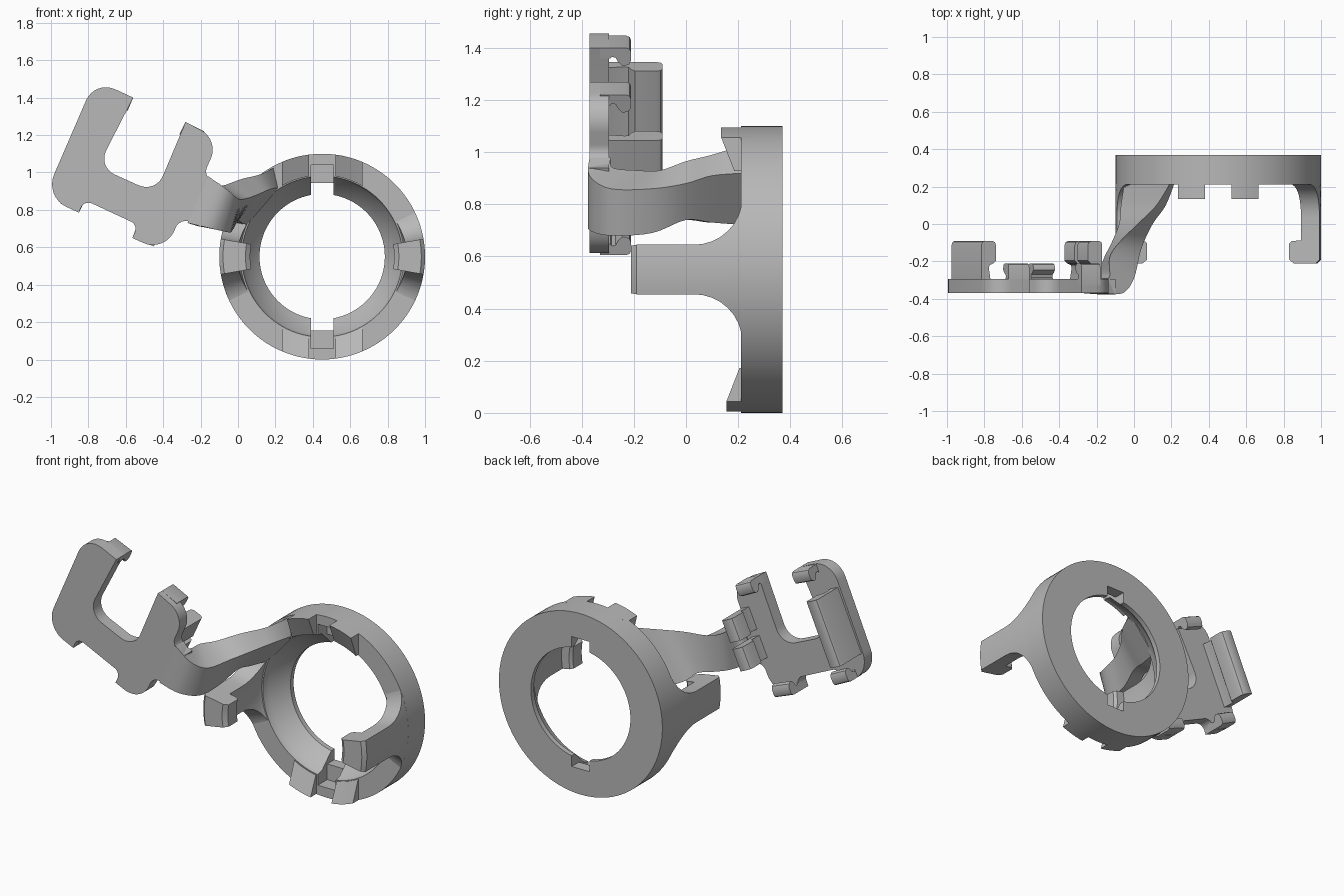
import bpy, bmesh, math
from mathutils import Vector

cube = bpy.data.objects.get("Cube")
if cube:
    bpy.data.objects.remove(cube, do_unlink=True)

grey = bpy.data.materials.new("plain_grey")
grey.use_nodes = True
grey.diffuse_color = (0.48, 0.48, 0.48, 1)
grey.node_tree.nodes["Principled BSDF"].inputs["Base Color"].default_value = grey.diffuse_color

CX, CZ = 0.45, 0.55          # ring axis
R_OUT, R_IN = 0.55, 0.43     # ring wall
FRONT, BACK = 0.21, 0.37     # ring depth


def loft(name, sections, closed=False):
    """Skin a list of equal closed loops; cap the ends unless closed."""
    bm = bmesh.new()
    rows = [[bm.verts.new(p) for p in s] for s in sections]
    n = len(rows[0])
    pairs = list(zip(rows, rows[1:]))
    if closed:
        pairs.append((rows[-1], rows[0]))
    else:
        bm.faces.new(rows[0])
        bm.faces.new(rows[-1])
    for a, b in pairs:
        for i in range(n):
            j = (i + 1) % n
            bm.faces.new((a[i], a[j], b[j], b[i]))
    bmesh.ops.recalc_face_normals(bm, faces=bm.faces)
    mesh = bpy.data.meshes.new(name)
    bm.to_mesh(mesh)
    bm.free()
    ob = bpy.data.objects.new(name, mesh)
    bpy.context.collection.objects.link(ob)
    mesh.materials.append(grey)
    return ob


def smooth(ob):
    bpy.ops.object.select_all(action='DESELECT')
    ob.select_set(True)
    bpy.context.view_layer.objects.active = ob
    bpy.ops.object.shade_smooth_by_angle(angle=math.radians(32))


def polar(r, a, y):
    return (CX + r * math.cos(a), y, CZ + r * math.sin(a))


def cut_box(ob, lo, hi):
    (x0, y0, z0), (x1, y1, z1) = lo, hi
    cutter = loft("cutter", [[(x0, y, z0), (x1, y, z0), (x1, y, z1), (x0, y, z1)]
                             for y in (y0, y1)])
    cutter.hide_render = True
    mod = ob.modifiers.new("notch", 'BOOLEAN')
    mod.operation, mod.solver, mod.object = 'DIFFERENCE', 'EXACT', cutter
    bpy.context.view_layer.objects.active = ob
    bpy.ops.object.modifier_apply(modifier=mod.name)
    bpy.data.objects.remove(cutter, do_unlink=True)


# Ring with tapered bore
profile = [(R_OUT, BACK), (0.335, BACK), (0.335, 0.34), (0.42, 0.25), (R_IN, FRONT), (R_OUT, FRONT)]
STEPS = 96
ring = loft("ring", [[polar(r, math.tau * i / STEPS, y) for r, y in profile]
                     for i in range(STEPS)], closed=True)
# Key slots at top and bottom of the bore
for depth, back in ((0.395, 0.5), (0.49, 0.3)):
    cut_box(ring, (CX - 0.06, 0.1, CZ - depth), (CX + 0.06, back, CZ + depth))
smooth(ring)


# Slanted locking teeth on the front rim
def tooth(name, side, up, tip):
    sections = []
    for i in range(7):
        dx = 0.07 + 0.145 * i / 6
        zo, zi = (up * math.sqrt(r * r - dx * dx) for r in (R_OUT, R_IN + 0.005))
        x = CX + side * dx
        sections.append([(x, tip, CZ + zo), (x, 0.24, CZ + zo),
                         (x, 0.24, CZ + zi), (x, tip + 0.05, CZ + zi)])
    smooth(loft(name, sections))


for side, s_name in ((1, "left"), (-1, "right")):
    tooth("top_tooth_" + s_name, side, 1, 0.135)
    tooth("bottom_tooth_" + s_name, side, -1, 0.155)

# Side latches: curved arms flaring into the ring, with inward hooks
rows = [(-0.21, 0.095, 0.41, 0.53), (-0.19, 0.095, 0.385, R_OUT), (-0.105, 0.095, 0.385, R_OUT),
        (-0.09, 0.095, 0.4, R_OUT), (-0.089, 0.095, 0.45, R_OUT), (0.03, 0.095, 0.45, R_OUT)]
for i in range(1, 9):
    t = i / 8 * math.pi / 2
    rows.append((0.03 + 0.185 * math.sin(t), 0.095 + 0.18 * (1 - math.cos(t)),
                 0.45 - 0.015 * (1 - math.cos(t)), R_OUT))
for mid, s_name in ((0, "left"), (math.pi, "right")):
    sections = []
    for y, half, r0, r1 in rows:
        h = math.asin(half / R_OUT)
        angles = [mid + h * (k / 5 - 1) for k in range(11)]
        sections.append([polar(r1, a, y) for a in angles] +
                        [polar(r0, a, y) for a in reversed(angles)])
    smooth(loft("side_latch_" + s_name, sections))

# Bent arm joining ring and clip plate: corners back-top, front-top, front-low, back-low
stations = [
    ((-.16, -.29, .98), (-.16, -.37, .98), (-.27, -.37, .73), (-.27, -.29, .73)),
    ((-.13, -.28, .94), (-.06, -.37, .91), (-.14, -.37, .70), (-.20, -.28, .71)),
    ((-.13, -.18, .93), (.00, -.29, .86), (-.05, -.29, .68), (-.16, -.18, .71)),
    ((-.08, -.10, .93), (.04, -.13, .86), (-.03, -.13, .69), (-.12, -.10, .72)),
    ((.02, .00, .965), (.10, .00, .88), (.00, .00, .74), (-.08, .00, .74)),
    ((.12, .10, .99), (.17, .10, .91), (.02, .10, .73), (-.07, .10, .73)),
    ((.20, .23, 1.03), (.22, .23, .92), (.05, .23, .72), (-.05, .23, .74)),
]
pts = [[Vector(c) for c in s] for s in stations]
pts = [pts[0]] + pts + [pts[-1]]
sections = []
for k in range(1, len(pts) - 2):
    for step in range(5):
        t = step / 5
        sections.append([
            b + (c - a) * t / 2 + (2 * a - 5 * b + 4 * c - d) * t ** 2 / 2
            + (3 * b - a - 3 * c + d) * t ** 3 / 2
            for a, b, c, d in zip(*pts[k - 1:k + 3])])
sections.append(pts[-1])
smooth(loft("bent_arm", sections))

# Clip plate: corner x, z and rounding
corners = [(-.56, 1.40, 0), (-.765, 1.495, .12), (-1.035, .87, .13), (-.85, .785, 0),
           (-.825, .855, .05), (-.535, .72, .04), (-.565, .65, 0), (-.39, .57, .13),
           (-.31, .76, .06), (-.20, .71, 0), (-.10, .94, 0), (-.19, .975, .06),
           (-.10, 1.175, .11), (-.28, 1.27, 0), (-.44, .89, .1), (-.75, 1.03, .1)]
outline = []
for i, (x, z, r) in enumerate(corners):
    p = Vector((x, z))
    if not r:
        outline.append(p)
        continue
    a = (Vector(corners[i - 1][:2]) - p).normalized() * r
    b = (Vector(corners[(i + 1) % len(corners)][:2]) - p).normalized() * r
    for k in range(9):
        t = k / 8 * math.pi / 2
        outline.append(p + a * (1 - math.sin(t)) + b * (1 - math.cos(t)))
smooth(loft("clip_plate", [[(p.x, y, p.y) for p in outline] for y in (-.37, -.295)]))


# Hooks standing on the back of the plate, lips facing inward
def hook(name, start, end, top, depth, lip):
    p, q = Vector(start), Vector(end)
    d = (q - p).normalized()
    inward = Vector((-d.y, d.x))
    shape = [(0, -.33), (0, top - .02), (.006, top - .006), (.02, top), (depth - .025, top),
             (depth - .007, top - .007), (depth, top - .025), (depth, lip + .015),
             (depth - .015, lip), (depth * .55, lip - .01), (depth * .5, lip - .025),
             (depth * .6, -.29), (depth * .6, -.33)]
    smooth(loft(name, [[(c.x + inward.x * w, y, c.y + inward.y * w) for w, y in shape]
                       for c in (p, q)]))


TALL, LOW = (-.09, .085, -.21), (-.21, .075, -.26)
hook("long_hook", (-.815, 1.345), (-.975, .985), *TALL)
hook("split_hook_lower", (-.295, .77), (-.24, .89), *TALL)
hook("split_hook_upper", (-.225, .925), (-.17, 1.045), *TALL)
hook("tall_leg_hook", (-.56, 1.40), (-.67, 1.447), *LOW)
hook("short_leg_hook", (-.18, 1.22), (-.28, 1.27), *LOW)
hook("base_hook", (-.565, .65), (-.45, .605), *LOW)
hook("corner_hook", (-.95, .835), (-.85, .785), *LOW)
